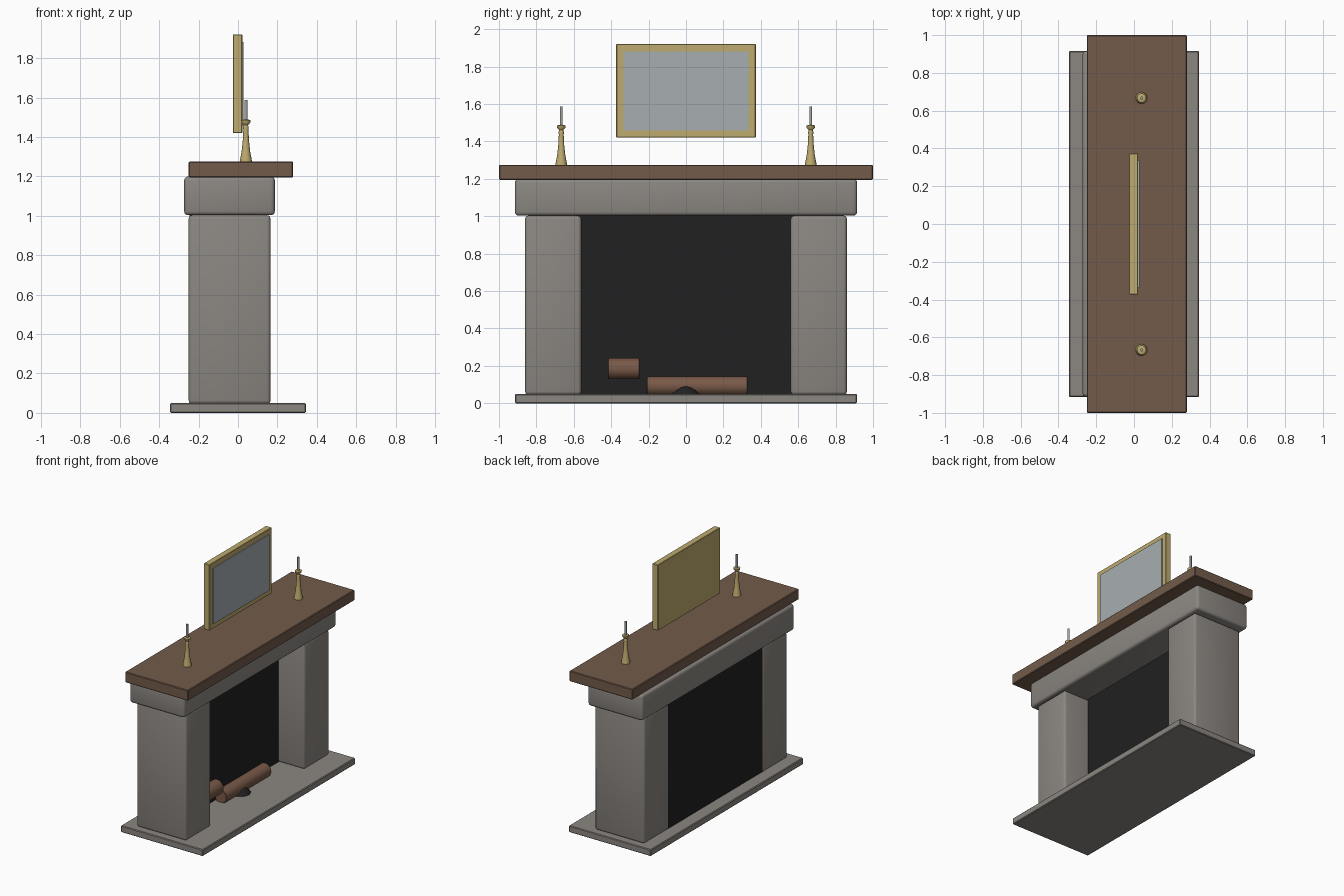
import bpy
import bmesh
import math
from mathutils import Matrix

cube = bpy.data.objects.get("Cube")
if cube:
    bpy.data.objects.remove(cube, do_unlink=True)


def material(name, color):
    m = bpy.data.materials.new(name)
    m.use_nodes = True
    m.diffuse_color = (*color, 1)
    m.node_tree.nodes["Principled BSDF"].inputs["Base Color"].default_value = (*color, 1)
    return m


STONE = material("grey stone", (0.26, 0.24, 0.22))
WOOD = material("brown wood", (0.17, 0.105, 0.07))
BARK = material("log bark", (0.19, 0.10, 0.065))
SOOT = material("black soot", (0.015, 0.015, 0.015))
BRASS = material("brass", (0.52, 0.41, 0.16))
GLASS = material("mirror glass", (0.39, 0.42, 0.44))
WAX = material("grey wax", (0.36, 0.37, 0.37))


def finish(name, bm, mat, smooth=False):
    bmesh.ops.recalc_face_normals(bm, faces=bm.faces)
    me = bpy.data.meshes.new(name)
    bm.to_mesh(me)
    bm.free()
    me.materials.append(mat)
    ob = bpy.data.objects.new(name, me)
    bpy.context.scene.collection.objects.link(ob)
    if smooth:
        bpy.ops.object.select_all(action="DESELECT")
        ob.select_set(True)
        bpy.context.view_layer.objects.active = ob
        bpy.ops.object.shade_smooth_by_angle(angle=math.radians(40))
    return ob


def box(name, lo, hi, mat, bevel=0.0, segments=1):
    bm = bmesh.new()
    bmesh.ops.create_cube(bm, size=1)
    for v in bm.verts:
        v.co = [a + (c + 0.5) * (b - a) for a, b, c in zip(lo, hi, v.co)]
    if bevel:
        bmesh.ops.bevel(bm, geom=bm.edges[:], offset=bevel, segments=segments,
                        profile=0.5, affect="EDGES")
    return finish(name, bm, mat, segments > 1)


def log(name, center, length, radius):
    bm = bmesh.new()
    bmesh.ops.create_cone(bm, cap_ends=True, segments=16, radius1=radius,
                          radius2=radius, depth=length,
                          matrix=Matrix.Translation(center) @ Matrix.Rotation(math.pi / 2, 4, "X"))
    bmesh.ops.bevel(bm, geom=[e for e in bm.edges if any(len(f.verts) > 4 for f in e.link_faces)],
                    offset=0.004, segments=1, affect="EDGES")
    return finish(name, bm, BARK, True)


def lathe(name, profile, x, y, mat, steps=16):
    bm = bmesh.new()
    verts = [bm.verts.new((x + r, y, z)) for r, z in profile]
    edges = [bm.edges.new(pair) for pair in zip(verts, verts[1:])]
    bmesh.ops.spin(bm, geom=verts + edges, cent=(x, y, 0), axis=(0, 0, 1),
                   angle=math.tau, steps=steps, use_merge=True)
    bmesh.ops.remove_doubles(bm, verts=bm.verts, dist=0.0001)
    return finish(name, bm, mat, True)


# Stone surround and firebox
box("hearth_slab", (-0.345, -0.915, 0), (0.345, 0.915, 0.05), STONE, 0.005)
for side, s in (("left", 1), ("right", -1)):
    y0, y1 = sorted((s * 0.56, s * 0.86))
    box(side + "_pillar", (-0.25, y0, 0.045), (0.165, y1, 1.003), STONE, 0.018, 3)
box("firebox_back", (-0.245, -0.58, 0.04), (-0.05, 0.58, 1.01), SOOT)
box("stone_lintel", (-0.273, -0.915, 1.003), (0.187, 0.915, 1.2), STONE, 0.02, 3)
box("mantel_shelf", (-0.25, -1, 1.195), (0.28, 1, 1.275), WOOD, 0.005)

# Firewood and ash
log("lower_log", (0.0, 0.06, 0.092), 0.54, 0.052)
log("upper_log", (0.0, -0.333, 0.185), 0.17, 0.056)
lathe("ash_heap", [(0.075, 0.048), (0.06, 0.07), (0.03, 0.092), (0, 0.1)],
      0.02, 0.0, SOOT, 9)

# Framed mirror
box("mirror_frame", (-0.026, -0.373, 1.42), (0.022, 0.373, 1.92), BRASS, 0.003)
box("mirror_pane", (0.02, -0.335, 1.458), (0.029, 0.335, 1.882), GLASS)

# Candlesticks
HOLDER = [(0, 1.274), (0.031, 1.274), (0.029, 1.29), (0.022, 1.325), (0.016, 1.38),
          (0.013, 1.435), (0.014, 1.45), (0.011, 1.46), (0.023, 1.474),
          (0.024, 1.485), (0.013, 1.488), (0, 1.488)]
CANDLE = [(0, 1.48), (0.008, 1.48), (0.008, 1.587), (0, 1.588)]
for side, s in (("left", 1), ("right", -1)):
    lathe(side + "_candlestick", HOLDER, 0.04, s * 0.667, BRASS)
    lathe(side + "_candle", CANDLE, 0.04, s * 0.667, WAX)
